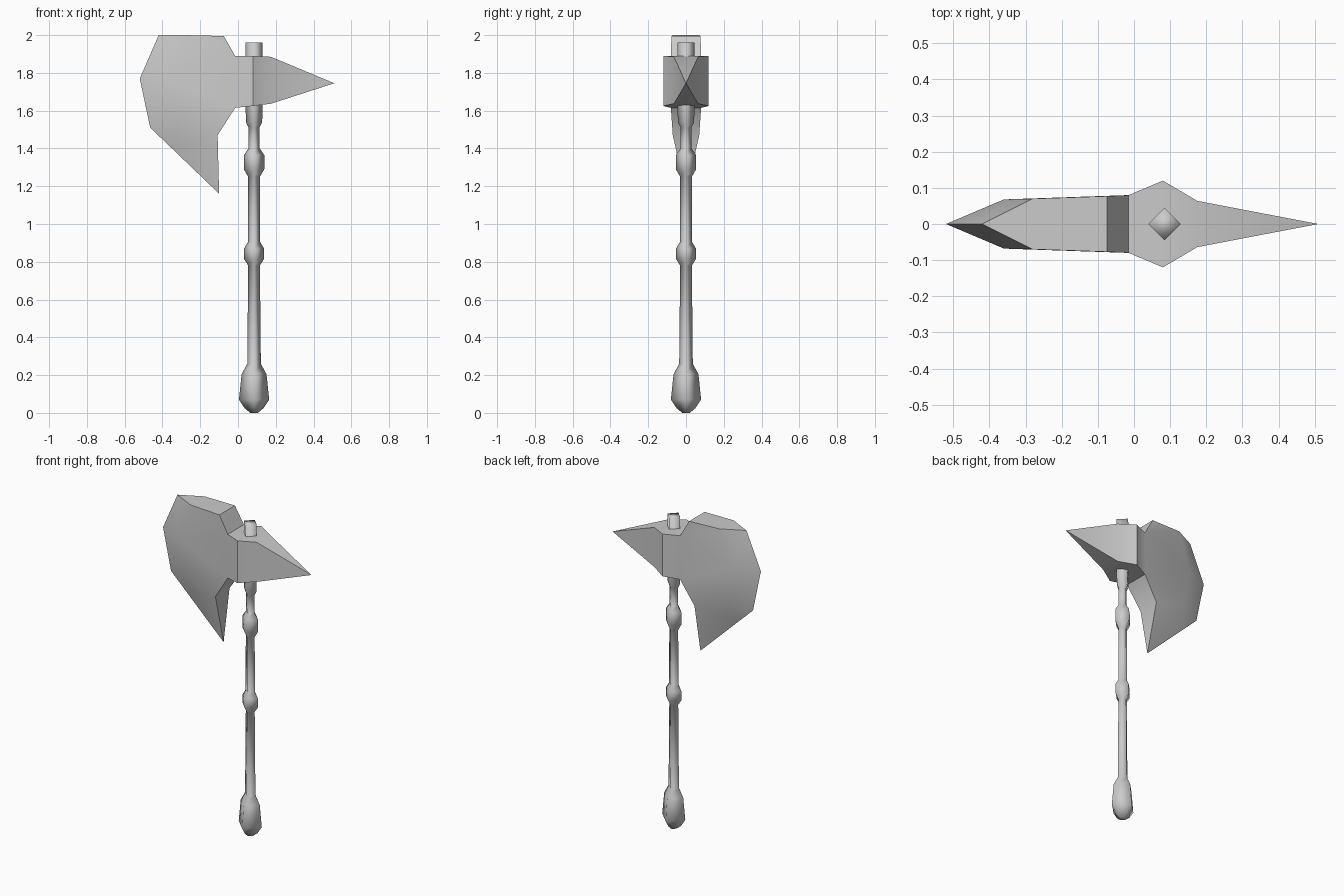
import bpy, bmesh, math

if "Cube" in bpy.data.objects:
    bpy.data.objects.remove(bpy.data.objects["Cube"])


def make_object(name, verts, faces, smooth_angle):
    mesh = bpy.data.meshes.new(name)
    mesh.from_pydata(verts, [], faces)
    bm = bmesh.new()
    bm.from_mesh(mesh)
    bmesh.ops.remove_doubles(bm, verts=bm.verts, dist=0.0005)
    bmesh.ops.recalc_face_normals(bm, faces=bm.faces)
    bm.to_mesh(mesh)
    bm.free()
    ob = bpy.data.objects.new(name, mesh)
    bpy.context.collection.objects.link(ob)
    bpy.ops.object.select_all(action='DESELECT')
    ob.select_set(True)
    bpy.context.view_layer.objects.active = ob
    bpy.ops.object.shade_smooth_by_angle(angle=math.radians(smooth_angle))
    return ob


def lathe(name, profile, cx, sides=4, smooth_angle=100):
    """Turn (radius, z) pairs into a capped few-sided column."""
    verts = [(cx + r * math.cos(2 * math.pi * k / sides),
              r * math.sin(2 * math.pi * k / sides), z)
             for r, z in profile for k in range(sides)]
    faces = [tuple(range(sides)),
             tuple(range(len(verts) - sides, len(verts)))]
    for i in range(len(profile) - 1):
        for k in range(sides):
            a, b = i * sides + k, i * sides + (k + 1) % sides
            faces.append((a, b, b + sides, a + sides))
    return make_object(name, verts, faces, smooth_angle)


# Handle: pommel, shaft, two collars and the top stub, diamond in section
lathe("handle", [
    (0.02, 0.0), (0.05, 0.025), (0.08, 0.07), (0.066, 0.205), (0.036, 0.26),
    (0.031, 0.78), (0.053, 0.815), (0.053, 0.87), (0.032, 0.905),
    (0.031, 1.25), (0.054, 1.29), (0.054, 1.365), (0.03, 1.40),
    (0.029, 1.51), (0.043, 1.54), (0.045, 1.63), (0.045, 1.96)], 0.085)

# Axe head: points on the centre plane (cutting edge, beard tip, spike tip)
centre = {
    "e1": (-0.42, 0, 2.0), "e2": (-0.52, 0, 1.77), "e3": (-0.465, 0, 1.51),
    "e4": (-0.36, 0, 1.41), "beard": (-0.10, 0, 1.16),
    "spike": (0.51, 0, 1.745)}
# Points of one cheek, mirrored in y
cheek = {
    "r1": (-0.28, 0.07, 2.0), "r2": (-0.36, 0.068, 1.77),
    "r3": (-0.32, 0.06, 1.55), "t": (-0.075, 0.077, 1.995),
    "a1": (-0.015, 0.08, 1.89), "a0": (-0.015, 0.08, 1.615),
    "heel": (-0.108, 0.07, 1.47),
    "b1": (0.08, 0.12, 1.89), "b0": (0.08, 0.12, 1.625),
    "c1": (0.175, 0.064, 1.885), "c0": (0.175, 0.064, 1.637)}
cheek_faces = [
    "e1 r1 r2 e2", "e2 r2 r3 e3", "e3 r3 e4", "r3 heel e4", "heel beard e4",
    "r1 t a1 r2", "r2 a1 a0 r3", "r3 a0 heel",
    "a1 b1 b0 a0", "b1 c1 c0 b0", "c1 spike c0"]
rim = "e1 r1 t a1 b1 c1 spike c0 b0 a0 heel beard".split()

verts, index = [], {}
for n, p in centre.items():
    index[n, 1] = index[n, -1] = len(verts)
    verts.append(p)
for n, (x, y, z) in cheek.items():
    for s in (1, -1):
        index[n, s] = len(verts)
        verts.append((x, s * y, z))

faces = [tuple(index[n, s] for n in f.split())
         for f in cheek_faces for s in (1, -1)]
# Rim faces joining both cheeks
for p, q in zip(rim, rim[1:]):
    loop = [index[p, 1], index[q, 1], index[q, -1], index[p, -1]]
    faces.append(tuple(dict.fromkeys(loop)))
make_object("axe_head", verts, faces, 50)
